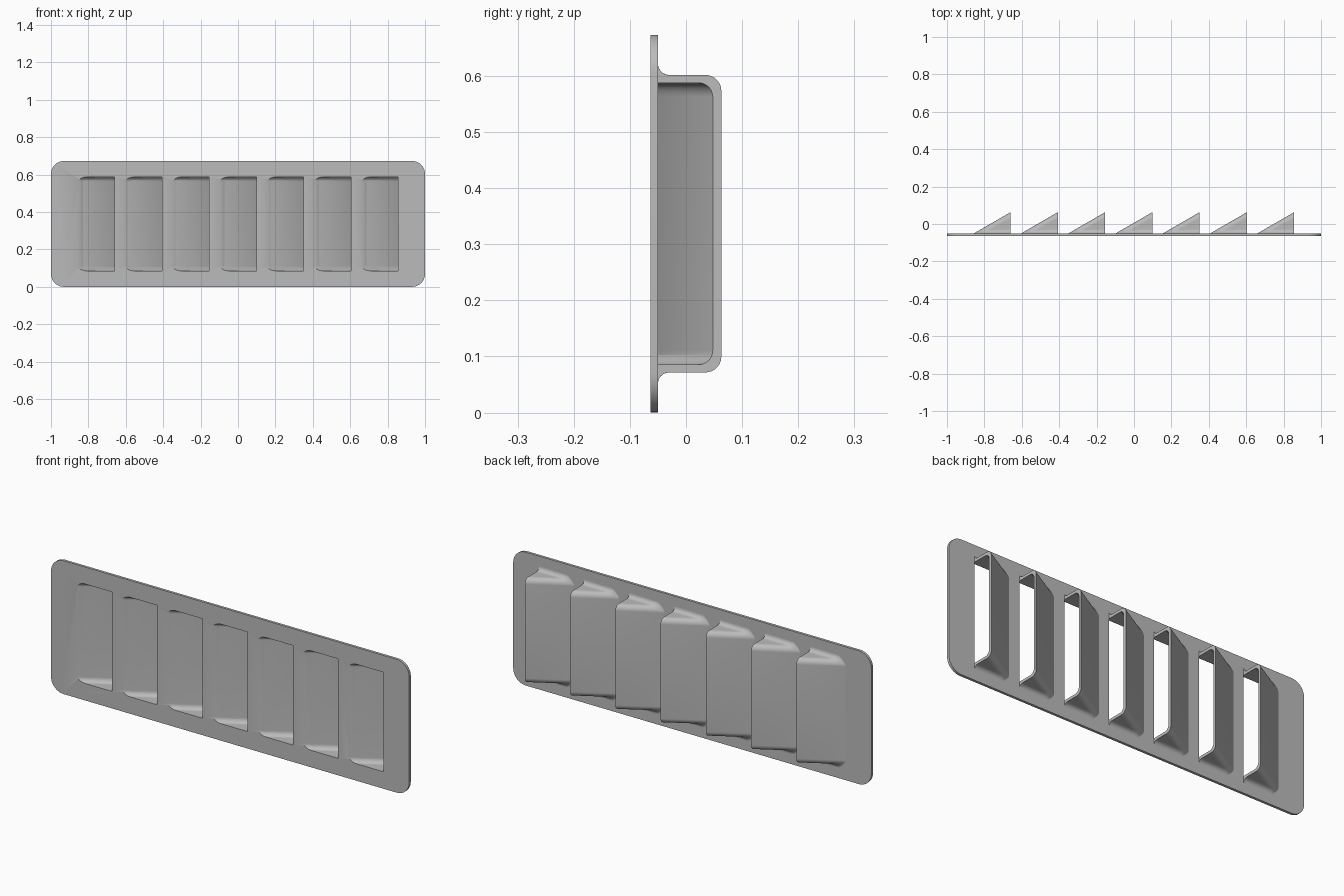
import bpy, bmesh, math

cube = bpy.data.objects.get("Cube")
if cube:
    bpy.data.objects.remove(cube, do_unlink=True)

# Main dimensions
HEIGHT = 0.673
MID = HEIGHT / 2
FRONT, BACK, TIP = -0.063, -0.05, 0.063
SLOPE = math.tan(math.radians(30))
RUN = (TIP - BACK) / SLOPE
COUNT, PITCH, FIRST = 7, 0.2527, -0.66
OPEN_ENDS = [FIRST + PITCH * i for i in range(COUNT)]

metal = bpy.data.materials.new("grey metal")
metal.use_nodes = True
grey = (0.5, 0.5, 0.5, 1)
metal.diffuse_color = grey
metal.node_tree.nodes["Principled BSDF"].inputs["Base Color"].default_value = grey


def finish(bm, name):
    bmesh.ops.recalc_face_normals(bm, faces=bm.faces)
    mesh = bpy.data.meshes.new(name)
    bm.to_mesh(mesh)
    bm.free()
    mesh.materials.append(metal)
    obj = bpy.data.objects.new(name, mesh)
    bpy.context.collection.objects.link(obj)
    return obj


def loft(bm, rings):
    """Closed solid through a list of equal-length rings of points."""
    rows = [[bm.verts.new(p) for p in ring] for ring in rings]
    n = len(rows[0])
    for a, b in zip(rows, rows[1:]):
        for k in range(n):
            j = (k + 1) % n
            bm.faces.new((a[k], a[j], b[j], b[k]))
    bm.faces.new(rows[0])
    bm.faces.new(rows[-1])


def arc(cu, cv, r, start, steps=10):
    """Quarter circle, anticlockwise from the start angle in degrees."""
    angles = [math.radians(start + 90 * k / steps) for k in range(steps + 1)]
    return [(cu + r * math.cos(a), cv + r * math.sin(a)) for a in angles]


def louvre_ring(x, h):
    """Section of a louvre h above the plate: base fillet and rounded shoulder."""
    half, r, steps = 0.265, 0.028, 20
    fillet = min(0.02, h)
    side = []
    for k in range(steps + 1):
        y = h * (1 - math.cos(math.pi * k / steps)) / 2
        d = min(h - y, r)
        f = max(fillet - y, 0)
        w = half - r + math.sqrt(max(r * r - (r - d) ** 2, 0))
        w += fillet - math.sqrt(max(fillet ** 2 - f ** 2, 0)) if f else 0
        side.append((w, BACK + y))
    side.insert(0, (side[0][0], BACK - 0.006))
    return ([(x, y, MID + w) for w, y in side]
            + [(x, y, MID - w) for w, y in reversed(side)])


def make_cutter(name, extra):
    """Slanted cavities behind the slots, lengthened past the open ends."""
    half, r, top, low = 0.251, 0.025, 0.0477, -0.1
    profile = [(low, -half)] + arc(top - r, -half + r, r, 270)
    profile += arc(top - r, half - r, r, 0) + [(low, half)]
    bm = bmesh.new()
    for end in OPEN_ENDS:
        loft(bm, [[(end + dx, y + dx * SLOPE, MID + z) for y, z in profile]
                  for dx in (extra, -0.225)])
    return finish(bm, name)


def cut(obj, cutter):
    mod = obj.modifiers.new("cavities", "BOOLEAN")
    mod.operation = "DIFFERENCE"
    mod.solver = "EXACT"
    mod.object = cutter
    bpy.ops.object.select_all(action="DESELECT")
    bpy.context.view_layer.objects.active = obj
    obj.select_set(True)
    bpy.ops.object.modifier_apply(modifier=mod.name)
    bpy.data.objects.remove(cutter, do_unlink=True)
    bpy.ops.object.shade_smooth_by_angle(angle=math.radians(35))


# Flat plate with rounded corners
R = 0.07
outline = []
for sx, z, start in ((1, HEIGHT - R, 0), (-1, HEIGHT - R, 90),
                     (-1, R, 180), (1, R, 270)):
    outline += arc(sx * (1 - R), z, R, start)
bm = bmesh.new()
loft(bm, [[(x, y, z) for x, z in outline] for y in (FRONT, BACK)])
plate = finish(bm, "vent_plate")
cut(plate, make_cutter("slot_cutter", 0))

# Row of slanted louvres, each open on its left side
bm = bmesh.new()
STATIONS = 24
for end in OPEN_ENDS:
    rings = []
    for i in range(STATIONS + 1):
        t = max((i / STATIONS) ** 1.5, 0.004)
        rings.append(louvre_ring(end - RUN * (1 - t), (TIP - BACK) * t))
    loft(bm, rings)
louvres = finish(bm, "louvres")
cut(louvres, make_cutter("cavity_cutter", 0.02))
louvres.parent = plate
